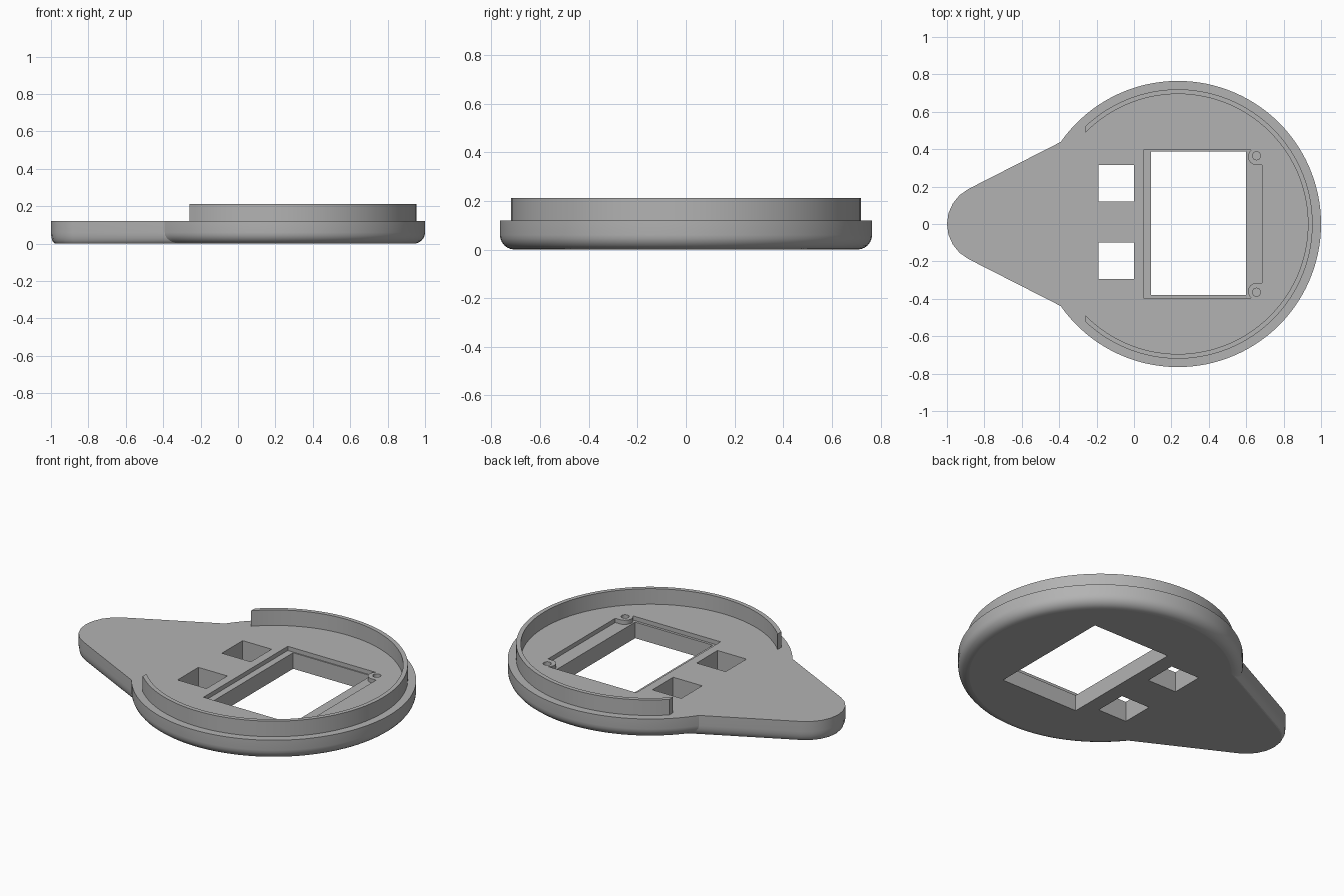
import bpy, bmesh
from math import sin, cos, pi, acos, atan2, radians, sqrt

if "Cube" in bpy.data.objects:
    bpy.data.objects.remove(bpy.data.objects["Cube"])

grey = bpy.data.materials.new("plain grey")
grey.use_nodes = True
grey.diffuse_color = (0.45, 0.45, 0.45, 1)
grey.node_tree.nodes["Principled BSDF"].inputs["Base Color"].default_value = (0.45, 0.45, 0.45, 1)

CX, R = 0.235, 0.765            # round body
TX, TR = -0.79, 0.21            # rounded tail tip
TOP, FILLET = 0.12, 0.06
SLOPE = radians(117)            # direction square to the tail's straight side


def arc(cx, cy, r, a0, a1, n):
    return [(cx + r * cos(a0 + (a1 - a0) * i / n),
             cy + r * sin(a0 + (a1 - a0) * i / n)) for i in range(n + 1)]


def loft(name, rings):
    """Skin a stack of closed loops, given as (outline, z), and cap both ends."""
    bm = bmesh.new()
    loops = [[bm.verts.new((x, y, z)) for x, y in pts] for pts, z in rings]
    n = len(loops[0])
    for a, b in zip(loops, loops[1:]):
        for i in range(n):
            j = (i + 1) % n
            bm.faces.new((a[i], a[j], b[j], b[i]))
    bm.faces.new(loops[0][::-1])
    bm.faces.new(loops[-1])
    bmesh.ops.recalc_face_normals(bm, faces=bm.faces[:])
    me = bpy.data.meshes.new(name)
    bm.to_mesh(me)
    bm.free()
    me.materials.append(grey)
    ob = bpy.data.objects.new(name, me)
    bpy.context.collection.objects.link(ob)
    return ob


def outline(d):
    """Teardrop plan, drawn in by d around the disc and by less along the tail."""
    r, t = R - d, TR - 0.4 * d
    # the straight side meets the disc at this angle
    reach = (TX - CX) * cos(SLOPE) + t
    a = SLOPE + acos(reach / r)
    return arc(CX, 0, r, -a, a, 96) + arc(TX, 0, t, SLOPE, 2 * pi - SLOPE, 8)


def cut(body, name, pts, z0, z1):
    cutter = loft(name, [(pts, z0), (pts, z1)])
    cutter.hide_render = True
    mod = body.modifiers.new(name, 'BOOLEAN')
    mod.operation, mod.solver, mod.object = 'DIFFERENCE', 'EXACT', cutter
    bpy.context.view_layer.objects.active = body
    bpy.ops.object.modifier_apply(modifier=mod.name)
    bpy.data.objects.remove(cutter)


def box(x0, x1, y0, y1):
    return [(x0, y0), (x1, y0), (x1, y1), (x0, y1)]


# Base plate with rounded lower edge
steps = [i / 6 * pi / 2 for i in range(7)]
rings = [(outline(FILLET * (1 - sin(a))), FILLET * (1 - cos(a))) for a in steps]
base = loft("base_plate", rings + [(outline(0), TOP)])

# Display recess, its outline running round the two screw bosses
PX, PY, PR = 0.655, 0.36, 0.045
side = arc(PX, PY, PR, radians(129), radians(270), 12) + [(0.685, PY - PR)]
half = [(0.05, 0.395)] + side
recess = half + [(x, -y) for x, y in reversed(half)]
cut(base, "recess", recess, TOP - 0.025, TOP + 0.1)

# Window and two button openings
for name, rect in (("window", box(0.09, 0.6, -0.38, 0.388)),
                   ("back_button", box(-0.19, 0.0, 0.12, 0.315)),
                   ("front_button", box(-0.19, 0.0, -0.295, -0.1))):
    cut(base, name, rect, -0.1, TOP + 0.1)

# Blind screw holes
for s in (-1, 1):
    cut(base, "screw_hole", arc(PX, s * (PY + 0.005), 0.022, 0, 2 * pi * 23 / 24, 23),
        0.04, TOP + 0.1)

# Raised rim, open towards the tail with square-cut ends
def rim_arc(r):
    a = acos((-0.258 - CX) / r)
    return arc(CX, 0, r, -a, a, 90)


band = rim_arc(0.72) + rim_arc(0.695)[::-1]
rim = loft("rim", [(band, TOP - 0.005), (band, 0.212)])

# Smooth curved walls, flat level faces
for ob in (base, rim):
    bpy.ops.object.select_all(action='DESELECT')
    ob.select_set(True)
    bpy.context.view_layer.objects.active = ob
    bpy.ops.object.shade_smooth_by_angle(angle=radians(25))
    for p in ob.data.polygons:
        if abs(p.normal.z) > 0.999:
            p.use_smooth = False
